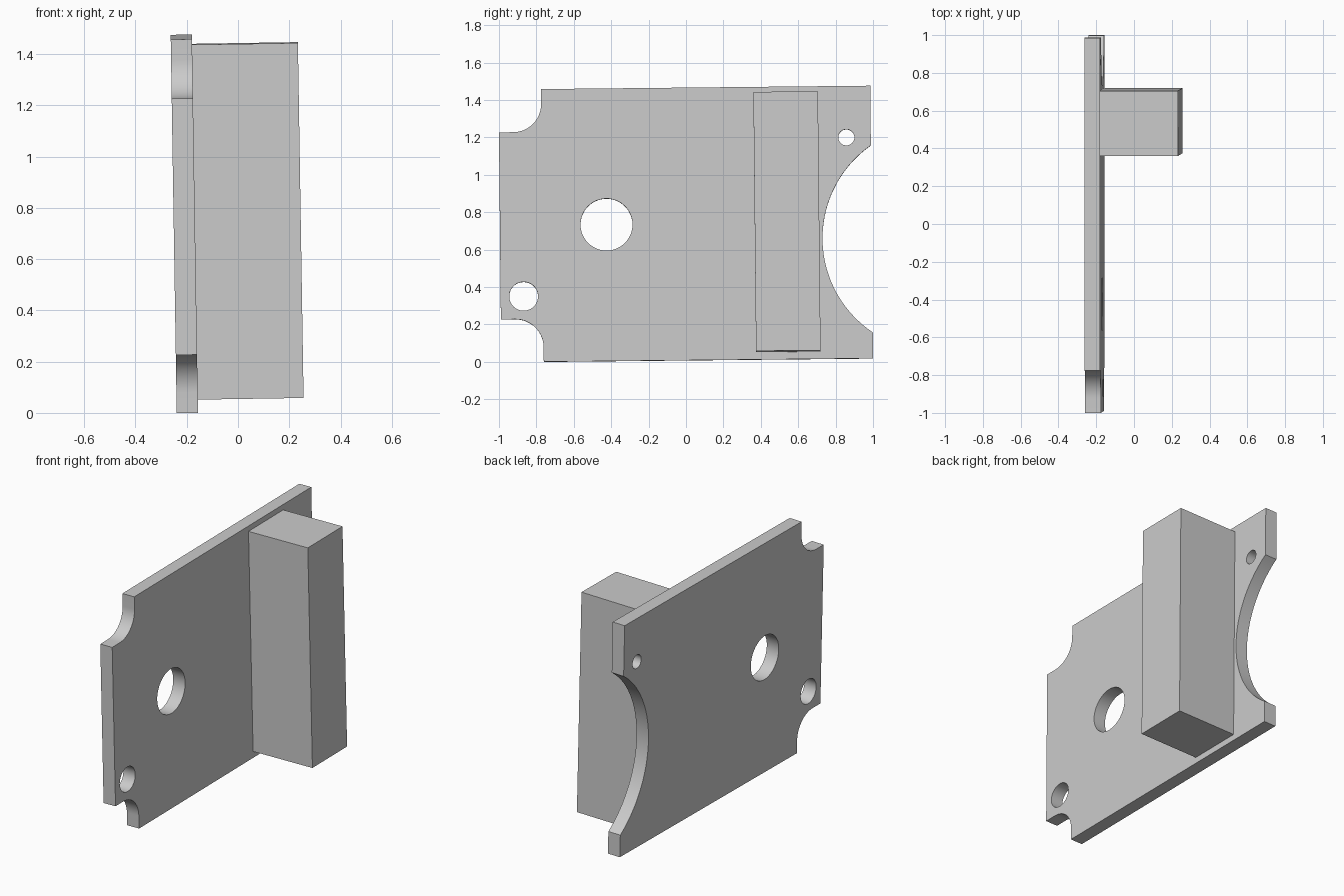
import bpy, bmesh
from math import cos, sin, pi, asin
from mathutils import Matrix, Vector

cube = bpy.data.objects.get("Cube")
if cube:
    bpy.data.objects.remove(cube, do_unlink=True)

grey = bpy.data.materials.new("plain grey")
grey.use_nodes = True
colour = (0.6, 0.6, 0.6, 1)
grey.diffuse_color = colour
grey.node_tree.nodes["Principled BSDF"].inputs["Base Color"].default_value = colour

# Slight lean shared by both parts, about the plate centre
LEAN = (Matrix.Translation((0, 0, 0.74)) @ Matrix.Rotation(-0.016, 4, 'Y')
        @ Matrix.Rotation(0.0103, 4, 'X'))


def arc(cy, cz, r, start, end, steps):
    angles = [start + (end - start) * i / steps for i in range(steps + 1)]
    return [(cy + r * cos(a), cz + r * sin(a)) for a in angles]


def add_part(name, mesh):
    ob = bpy.data.objects.new(name, mesh)
    bpy.context.collection.objects.link(ob)
    mesh.materials.clear()
    mesh.materials.append(grey)
    ob.matrix_world = LEAN
    bpy.ops.object.select_all(action='DESELECT')
    ob.select_set(True)
    bpy.context.view_layer.objects.active = ob
    bpy.ops.object.shade_smooth_by_angle(angle=pi / 6)
    return ob


# Plate outline: two rounded corner notches and a wide arc bite
FRONT, BACK, HALF = -0.995, 0.993, 0.729
NOTCH_Y, NOTCH_Z, NOTCH_R = -0.768, 0.50, 0.15
BITE_Y, BITE_Z, BITE_R = 1.335, -0.09, 0.606
notch = [(NOTCH_Y, HALF)]
notch += arc(NOTCH_Y - NOTCH_R, NOTCH_Z + NOTCH_R, NOTCH_R, 0, -pi / 2, 16)
notch += [(FRONT, NOTCH_Z)]
spread = asin(0.5 / BITE_R)
outline = notch + [(y, -z) for y, z in reversed(notch)]
outline += [(BACK, -HALF)]
outline += arc(BITE_Y, BITE_Z, BITE_R, pi + spread, pi - spread, 40)
outline += [(BACK, HALF)]

# Round holes through the plate: centre y, centre z, radius
holes = [(-0.425, 0.001, 0.139), (-0.872, -0.378, 0.077), (0.862, 0.454, 0.043)]
loops = [outline] + [arc(y, z, r, 0, 2 * pi, 48)[:-1] for y, z, r in holes]

# Plate: filled flat curve with thickness, turned upright
curve = bpy.data.curves.new("plate_profile", 'CURVE')
curve.dimensions = '2D'
curve.fill_mode = 'BOTH'
curve.extrude = 0.0415
for loop in loops:
    spline = curve.splines.new('POLY')
    spline.points.add(len(loop) - 1)
    for point, (y, z) in zip(spline.points, loop):
        point.co = (y, z, 0, 1)
    spline.use_cyclic_u = True
profile = bpy.data.objects.new("plate_profile", curve)
bpy.context.collection.objects.link(profile)
graph = bpy.context.evaluated_depsgraph_get()
plate_mesh = bpy.data.meshes.new_from_object(profile.evaluated_get(graph))
bpy.data.objects.remove(profile, do_unlink=True)
upright = Matrix(((0, 0, 1, -0.2095), (1, 0, 0, 0), (0, 1, 0, 0), (0, 0, 0, 1)))
plate_mesh.transform(upright)
bm = bmesh.new()
bm.from_mesh(plate_mesh)
bmesh.ops.remove_doubles(bm, verts=bm.verts, dist=0.0001)
bmesh.ops.recalc_face_normals(bm, faces=bm.faces)
bm.to_mesh(plate_mesh)
bm.free()
add_part("plate", plate_mesh)

# Upright block on the plate's broad face
block_mesh = bpy.data.meshes.new("block")
bm = bmesh.new()
bmesh.ops.create_cube(bm, size=1)
bmesh.ops.scale(bm, vec=Vector((0.413, 0.345, 1.385)), verts=bm.verts)
bmesh.ops.translate(bm, vec=Vector((0.0385, 0.54, 0.003)), verts=bm.verts)
bm.to_mesh(block_mesh)
bm.free()
add_part("block", block_mesh)
